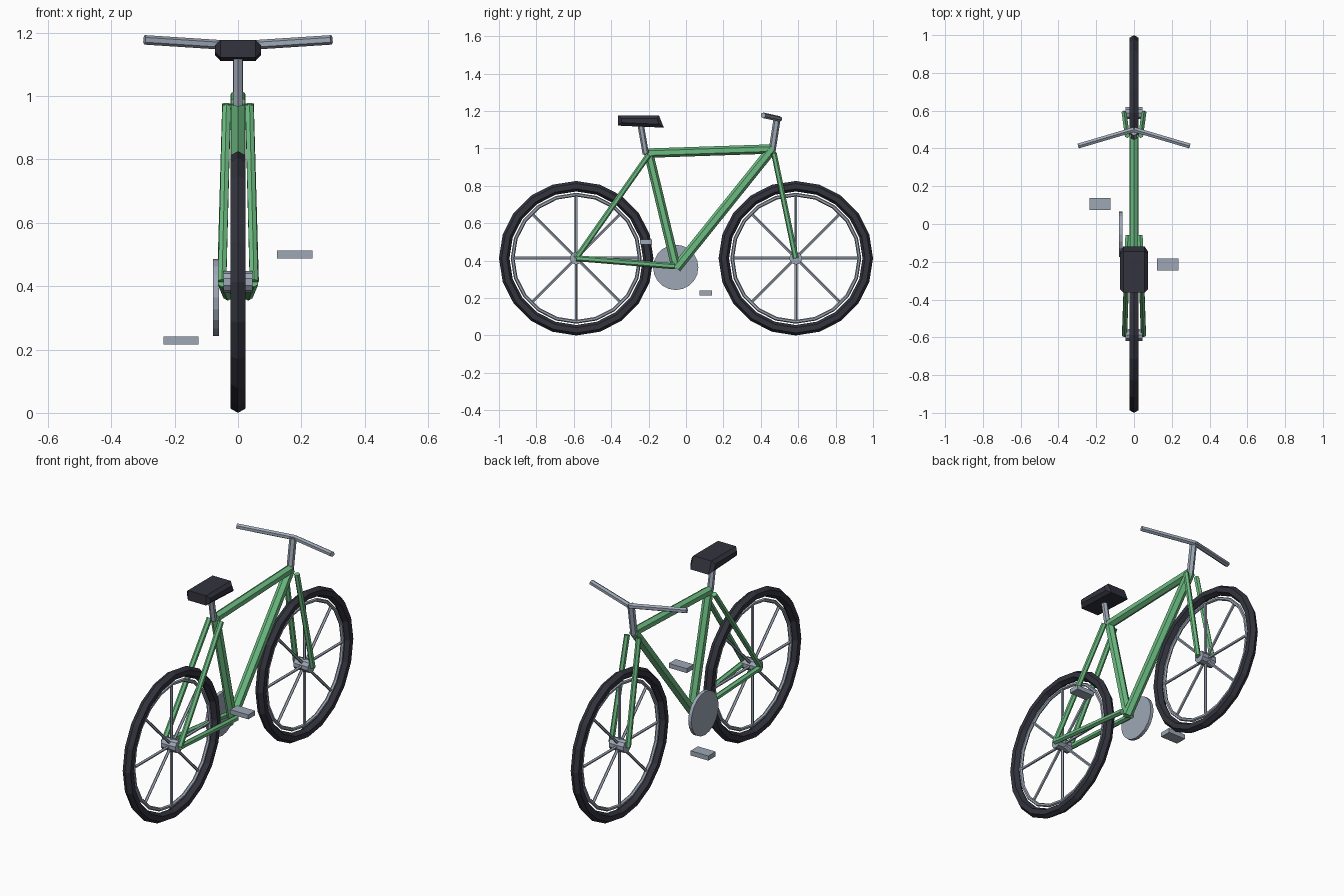
import bpy, bmesh, math
from mathutils import Vector, Matrix

if "Cube" in bpy.data.objects:
    bpy.data.objects.remove(bpy.data.objects["Cube"])


def material(name, rgb):
    m = bpy.data.materials.new(name)
    m.use_nodes = True
    m.diffuse_color = (*rgb, 1)
    m.node_tree.nodes["Principled BSDF"].inputs["Base Color"].default_value = (*rgb, 1)
    return m


GREEN = material("green_paint", (0.15, 0.50, 0.22))
METAL = material("grey_metal", (0.34, 0.39, 0.47))
BLACK = material("black_rubber", (0.033, 0.033, 0.048))


def finish(bm, name, mat):
    bmesh.ops.recalc_face_normals(bm, faces=bm.faces[:])
    mesh = bpy.data.meshes.new(name)
    bm.to_mesh(mesh)
    bm.free()
    mesh.materials.append(mat)
    obj = bpy.data.objects.new(name, mesh)
    bpy.context.collection.objects.link(obj)
    return obj


def add_tube(bm, a, b, radius, sides=6):
    a, b = Vector(a), Vector(b)
    turn = (b - a).to_track_quat("Z", "Y").to_matrix().to_4x4()
    bmesh.ops.create_cone(bm, cap_ends=True, segments=sides, radius1=radius, radius2=radius,
                          depth=(b - a).length, matrix=Matrix.Translation((a + b) / 2) @ turn)


def tube(name, a, b, radius, mat, sides=6):
    bm = bmesh.new()
    add_tube(bm, a, b, radius, sides)
    return finish(bm, name, mat)


def mirrored_tubes(name, a, b, radius, mat):
    for side, s in (("left", 1), ("right", -1)):
        tube(f"{side}_{name}", (s * a[0], *a[1:]), (s * b[0], *b[1:]), radius, mat)


def ring(name, centre, major, minor, steps, sides, mat):
    # Ring lying in the y-z plane
    bm = bmesh.new()
    loops = []
    for i in range(steps):
        t = math.tau * i / steps
        loop = []
        for j in range(sides):
            p = math.tau * j / sides
            r = major + minor * math.cos(p)
            loop.append(bm.verts.new(Vector(centre) + Vector(
                (minor * math.sin(p), r * math.cos(t), r * math.sin(t)))))
        loops.append(loop)
    for i in range(steps):
        u, v = loops[i], loops[(i + 1) % steps]
        for j in range(sides):
            k = (j + 1) % sides
            bm.faces.new((u[j], v[j], v[k], u[k]))
    return finish(bm, name, mat)


def box(name, lo, hi, mat):
    bm = bmesh.new()
    lo, hi = Vector(lo), Vector(hi)
    bmesh.ops.create_cube(bm, size=1, matrix=Matrix.Translation((lo + hi) / 2)
                          @ Matrix.Diagonal((*(hi - lo), 1)))
    return finish(bm, name, mat)


# Wheels
WHEEL_Y, WHEEL_Z = 0.587, 0.413
for label, y in (("front", WHEEL_Y), ("rear", -WHEEL_Y)):
    c = Vector((0, y, WHEEL_Z))
    ring(f"{label}_tyre", c, 0.385, 0.028, 20, 6, BLACK)
    ring(f"{label}_rim", c, 0.340, 0.010, 20, 6, METAL)
    tube(f"{label}_hub", c - Vector((0.045, 0, 0)), c + Vector((0.045, 0, 0)), 0.034, METAL, 10)
    bm = bmesh.new()
    for i in range(8):
        t = math.tau * i / 8
        add_tube(bm, c, c + 0.34 * Vector((0, math.cos(t), math.sin(t))), 0.008, 5)
    finish(bm, f"{label}_spokes", METAL)

# Frame
SEAT, HEAD, CRANK = (0, -0.20, 0.975), (0, 0.46, 0.997), (0, -0.052, 0.36)
tube("top_tube", SEAT, HEAD, 0.025, GREEN)
tube("down_tube", HEAD, CRANK, 0.027, GREEN)
tube("seat_tube", SEAT, CRANK, 0.025, GREEN)
mirrored_tubes("seat_stay", (0.036, -0.20, 0.965), (0.05, -WHEEL_Y, WHEEL_Z), 0.015, GREEN)
mirrored_tubes("chain_stay", (0.032, -0.06, 0.37), (0.05, -WHEEL_Y, WHEEL_Z), 0.016, GREEN)
mirrored_tubes("fork_blade", (0.036, 0.47, 0.975), (0.052, WHEEL_Y, WHEEL_Z), 0.015, GREEN)

# Steering
tube("stem", (0, 0.46, 0.985), (0, 0.487, 1.16), 0.019, METAL)
mirrored_tubes("handlebar", (0, 0.50, 1.158), (0.295, 0.413, 1.177), 0.015, METAL)

# Saddle with a slanted nose and chamfered sides
tube("seat_post", (0, -0.215, 0.97), (0, -0.243, 1.13), 0.017, METAL)
saddle = bmesh.new()
bmesh.ops.create_cube(saddle, size=1)
for v in saddle.verts:
    nose, top = v.co.y > 0, v.co.z > 0
    v.co.x *= 0.146
    v.co.y = (-0.145 if top else -0.118) if nose else -0.363
    v.co.z = 1.177 if top else (1.111 if nose else 1.122)
edges = [e for e in saddle.edges if abs(e.verts[0].co.x - e.verts[1].co.x) < 0.01]
bmesh.ops.bevel(saddle, geom=edges, offset=0.017, segments=1, affect="EDGES")
finish(saddle, "saddle", BLACK)

# Drive
tube("chainring", (-0.079, -0.055, 0.364), (-0.060, -0.055, 0.364), 0.121, METAL, 20)
box("left_pedal", (0.123, -0.245, 0.487), (0.235, -0.183, 0.512), METAL)
box("right_pedal", (-0.235, 0.073, 0.215), (-0.125, 0.138, 0.241), METAL)
